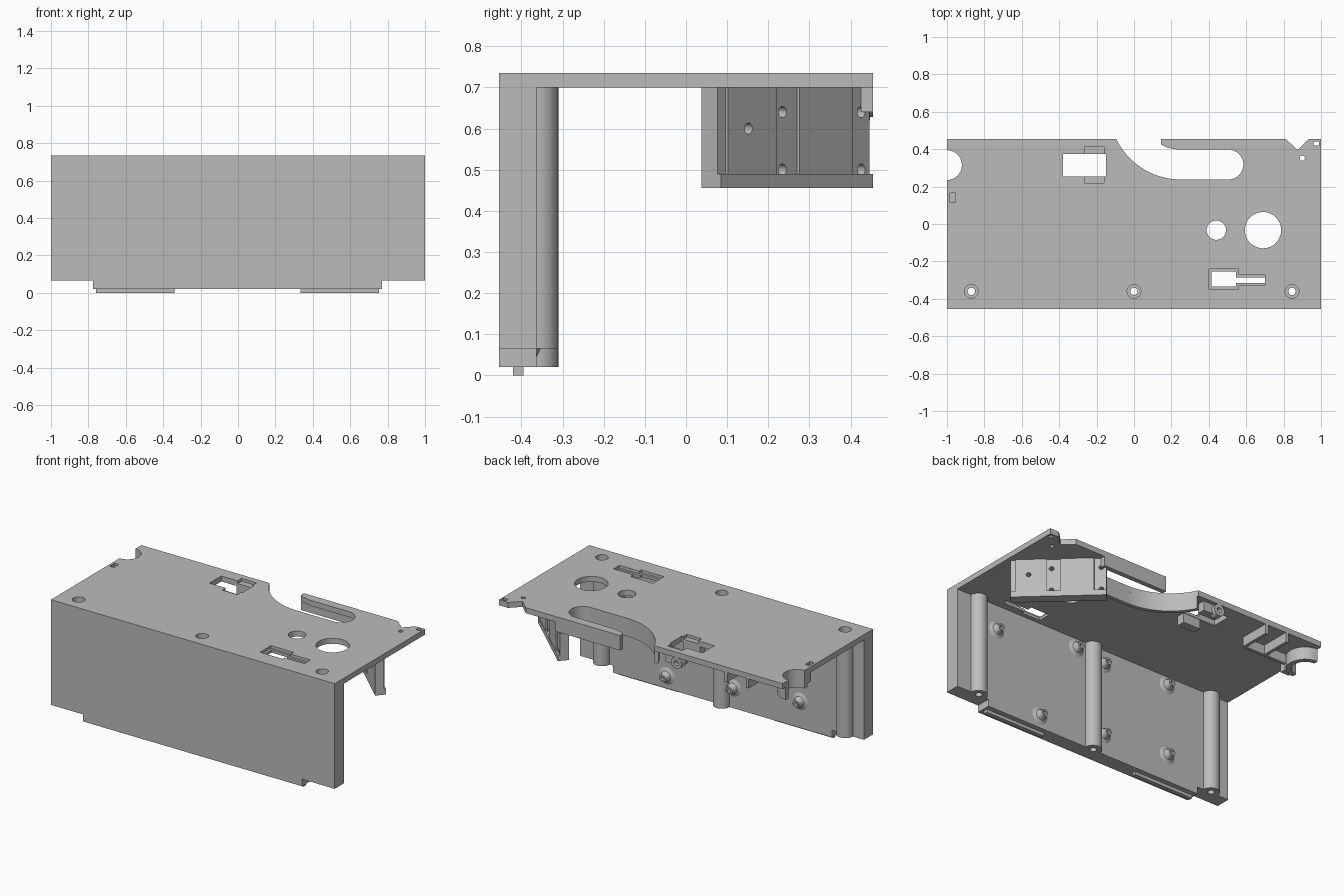
import bpy, bmesh
from math import cos, sin, radians, pi
from mathutils import Matrix, Vector

if "Cube" in bpy.data.objects:
    bpy.data.objects.remove(bpy.data.objects["Cube"])

grey = bpy.data.materials.new("matte_grey")
grey.use_nodes = True
COLOUR = (0.5, 0.5, 0.5, 1)
grey.diffuse_color = COLOUR
grey.node_tree.nodes["Principled BSDF"].inputs["Base Color"].default_value = COLOUR

TOP, UNDER = 0.735, 0.70
WALL_IN = -0.363


def finish(name, mesh, matrix=Matrix()):
    """Clean the mesh, then link it as a grey, edge-aware smooth object."""
    bm = bmesh.new()
    bm.from_mesh(mesh)
    bmesh.ops.remove_doubles(bm, verts=bm.verts, dist=1e-5)
    bmesh.ops.recalc_face_normals(bm, faces=bm.faces)
    bm.to_mesh(mesh)
    bm.free()
    mesh.materials.clear()
    mesh.materials.append(grey)
    obj = bpy.data.objects.new(name, mesh)
    obj.matrix_world = matrix
    bpy.context.collection.objects.link(obj)
    bpy.ops.object.select_all(action='DESELECT')
    obj.select_set(True)
    bpy.context.view_layer.objects.active = obj
    bpy.ops.object.shade_smooth_by_angle(angle=radians(30))
    return obj


def slab(name, outline, z0, z1, holes=(), matrix=Matrix()):
    """Extrude a flat outline with holes from z0 to z1."""
    curve = bpy.data.curves.new(name + "_outline", 'CURVE')
    curve.dimensions = '2D'
    curve.fill_mode = 'BOTH'
    curve.extrude = (z1 - z0) / 2
    for loop in (outline, *holes):
        spline = curve.splines.new('POLY')
        spline.points.add(len(loop) - 1)
        for point, (x, y) in zip(spline.points, loop):
            point.co = (x, y, 0, 1)
        spline.use_cyclic_u = True
    temp = bpy.data.objects.new(name + "_temp", curve)
    bpy.context.collection.objects.link(temp)
    graph = bpy.context.evaluated_depsgraph_get()
    mesh = bpy.data.meshes.new_from_object(temp.evaluated_get(graph))
    bpy.data.objects.remove(temp)
    mesh.transform(Matrix.Translation((0, 0, (z0 + z1) / 2)))
    return finish(name, mesh, matrix)


def arc(cx, cy, r, a0, a1, n=16):
    angles = [radians(a0 + (a1 - a0) * i / n) for i in range(n + 1)]
    return [(cx + r * cos(a), cy + r * sin(a)) for a in angles]


def circle(cx, cy, r, n=24):
    return arc(cx, cy, r, 0, 360, n)[:-1]


def rect(x0, x1, y0, y1):
    return [(x0, y0), (x1, y0), (x1, y1), (x0, y1)]


def lathe(name, profile, matrix, n=24):
    """Turn a radius/height profile about local z."""
    bm = bmesh.new()
    verts = [bm.verts.new((r, 0, h)) for r, h in profile]
    edges = [bm.edges.new(pair) for pair in zip(verts, verts[1:])]
    bmesh.ops.spin(bm, geom=verts + edges, cent=(0, 0, 0), axis=(0, 0, 1),
                   angle=2 * pi, steps=n, use_duplicate=False)
    mesh = bpy.data.meshes.new(name)
    bm.to_mesh(mesh)
    bm.free()
    return finish(name, mesh, matrix)


# Top plate: outline with side notch, curved slot and corner V notch
SWEEP = (0.25, 0.621)
slot_front = arc(*SWEEP, 0.383, 205.7, 270, 24)
slot_end = arc(0.505, 0.318, 0.08, -90, 90)
slot_back = arc(*SWEEP, 0.223, 270, 242, 8)
plate = [(-1, -0.455), (1, -0.455), (1, 0.455), (0.935, 0.455), (0.875, 0.395),
         (0.81, 0.455), (0.145, 0.455)]
plate += (slot_front + slot_end + slot_back)[::-1]
plate += [(-1, 0.455)] + arc(-1, 0.315, 0.08, 90, -90)

posts = (-0.87, 0, 0.845)
shared = [circle(0.44, -0.033, 0.052), circle(0.69, -0.033, 0.097, 40),
          circle(0.9, 0.352, 0.014, 12), rect(0.96, 0.99, 0.42, 0.442)]
shared += [circle(x, -0.36, 0.037) for x in posts]
cross_recess = [(-0.38, 0.255), (-0.265, 0.255), (-0.265, 0.22), (-0.16, 0.22),
                (-0.16, 0.255), (-0.15, 0.255), (-0.15, 0.375), (-0.16, 0.375),
                (-0.16, 0.415), (-0.265, 0.415), (-0.265, 0.375), (-0.38, 0.375)]
key_recess = [(0.4, -0.35), (0.56, -0.35), (0.56, -0.33), (0.7, -0.33),
              (0.7, -0.27), (0.56, -0.27), (0.56, -0.24), (0.4, -0.24)]
key_through = [(0.415, -0.335), (0.545, -0.335), (0.545, -0.315), (0.7, -0.315),
               (0.7, -0.285), (0.545, -0.285), (0.545, -0.255), (0.415, -0.255)]
middle = 0.717
slab("plate_upper_layer", plate, middle, TOP,
     shared + [cross_recess, key_recess, rect(-0.985, -0.955, 0.115, 0.165)])
slab("plate_lower_layer", plate, UNDER, middle,
     shared + [rect(-0.38, -0.15, 0.255, 0.375), key_through])

# Front wall with half-round screw posts on its inner face
def wall(name, x0, x1, z0, z1):
    outline = [(x0, -0.455), (x1, -0.455), (x1, WALL_IN)]
    bores = []
    for x in reversed(posts):
        if x0 < x < x1:
            outline += arc(x, WALL_IN, 0.053, 0, 180)
            bores.append(circle(x, -0.36, 0.02, 16))
    slab(name, outline + [(x0, WALL_IN)], z0, z1, bores)


wall("front_wall", -1, 1, 0.065, UNDER)
wall("front_wall_lower_edge", -0.775, 0.77, 0.02, 0.065)
slab("left_foot_strip", rect(0.335, 0.755, -0.42, -0.395), 0, 0.02)
slab("right_foot_strip", rect(-0.76, -0.34, -0.42, -0.395), 0, 0.02)

# Flared screw bosses on the inside of the wall
boss = [(0.055, 0), (0.034, 0.01), (0.024, 0.028), (0.022, 0.045),
        (0.011, 0.045), (0.011, 0.006), (0, 0.006)]
face_back = Matrix.Rotation(-pi / 2, 4, 'X')
for x, z in ((0.71, 0.54), (0.12, 0.64), (0.39, 0.1), (-0.08, 0.61),
             (-0.08, 0.15), (-0.55, 0.645), (-0.55, 0.19)):
    lathe("wall_boss", boss, Matrix.Translation((x, WALL_IN, z)) @ face_back)

# Diagonal bracket panel hanging from the back left corner
start, end = Vector((0.985, 0.085, 0.455)), Vector((0.585, 0.455, 0.455))
along = (end - start).normalized()
out = along.cross(Vector((0, 0, 1)))
frame = Matrix((along, (0, 0, 1), out)).transposed().to_4x4()
frame.translation = start
length, height = (end - start).length, UNDER - 0.455
pad_hole = circle(0.103, 0.145, 0.014, 16)
holes = [circle(u, v, 0.014, 16) for u in (0.233, 0.515) for v in (0.045, 0.185)]
slab("bracket_panel", rect(0, length, 0, height), -0.065, -0.012,
     holes + [pad_hole], frame)
slab("bracket_ledge", rect(0, length, 0, 0.035), -0.012, 0, (), frame)
slab("bracket_front_pad", rect(0.03, 0.205, 0.035, height), -0.012, -0.004,
     [pad_hole], frame)
slab("bracket_back_pad", rect(0.285, 0.475, 0.035, height), -0.012, -0.004, (), frame)

# Ribs that follow the curved slot
outer = arc(*SWEEP, 0.407, 207, 270, 24) + arc(0.505, 0.318, 0.104, -90, 60)
inner = arc(*SWEEP, 0.383, 207, 270, 24) + arc(0.505, 0.318, 0.08, -90, 60)
slab("slot_rib", inner + outer[::-1], 0.62, UNDER)
slab("slot_back_rib", rect(0.145, 0.6, 0.425, 0.455), 0.64, UNDER)

# Ribs around the side notch
ring = arc(-1, 0.315, 0.08, -90, 90) + arc(-1, 0.315, 0.11, 90, -90)
slab("notch_rib", ring, 0.62, UNDER)
slab("long_rib", rect(-0.9, -0.6, 0.245, 0.265), 0.64, UNDER)
for x in (-0.75, -0.6):
    slab("cross_rib", rect(x - 0.01, x + 0.01, 0.255, 0.455), 0.64, UNDER)
slab("side_lug", rect(-1, -0.94, 0.17, 0.21), 0.64, UNDER)

# Pocket blocks and cross-bored boss beside the rectangular opening
for y0, y1 in ((0.2, 0.252), (0.378, 0.43)):
    slab("pocket_block", rect(-0.275, -0.155, y0, y1), 0.64, UNDER)
tube = [(0.015, 0), (0.037, 0), (0.037, 0.05), (0.015, 0.05), (0.015, 0)]
lathe("back_boss", tube, Matrix.Translation((-0.25, 0.405, 0.665)) @ face_back)
